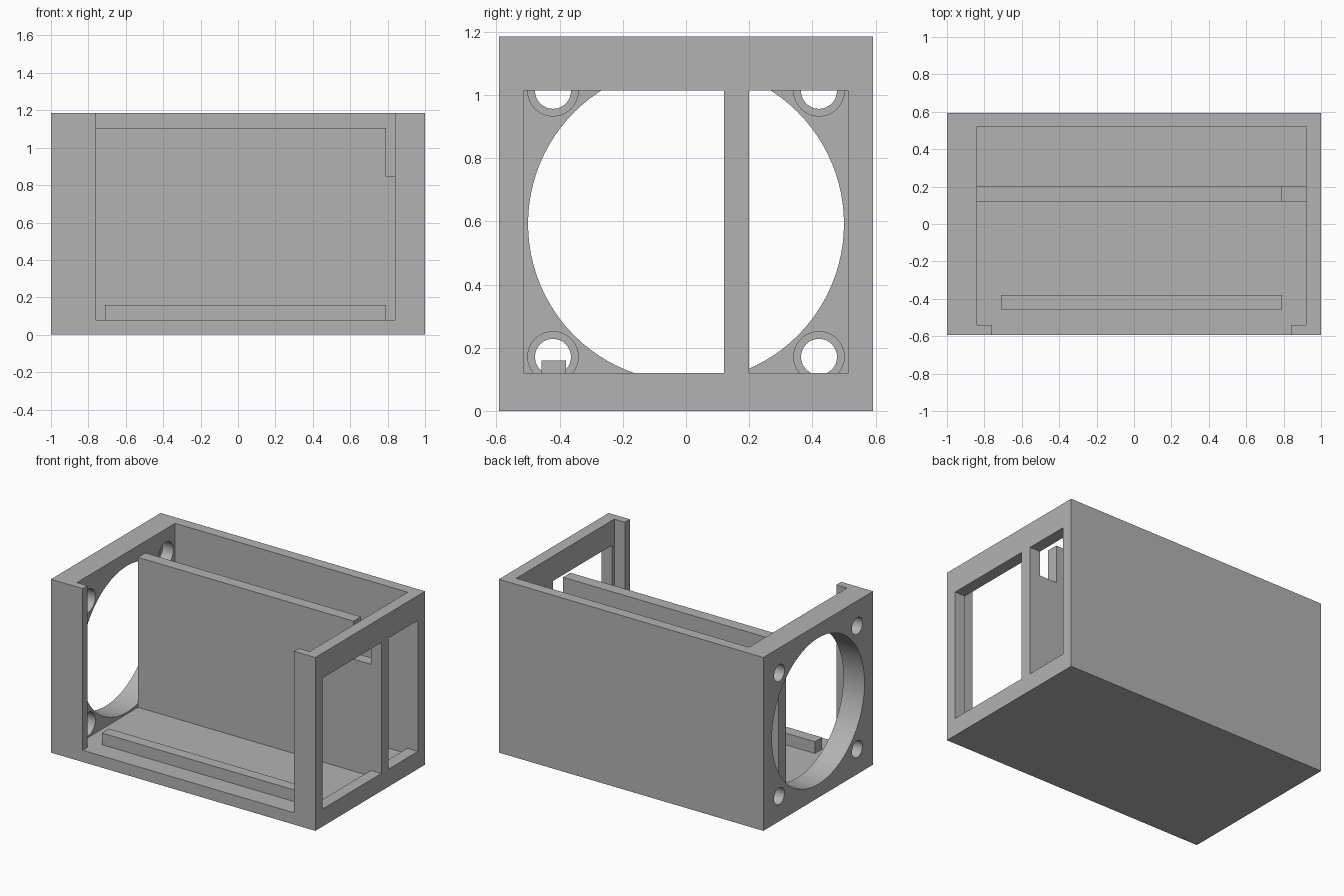
import bpy, bmesh, math

if "Cube" in bpy.data.objects:
    bpy.data.objects.remove(bpy.data.objects["Cube"])

grey = bpy.data.materials.new("plain grey")
grey.diffuse_color = (0.45, 0.45, 0.45, 1)
grey.use_nodes = True
grey.node_tree.nodes["Principled BSDF"].inputs["Base Color"].default_value = grey.diffuse_color

H = 1.185            # overall height
D = 0.5925           # half depth
MID = H / 2          # height of the fan axis


def box(name, x0, x1, y0, y1, z0, z1):
    bpy.ops.mesh.primitive_cube_add(
        size=1, location=((x0 + x1) / 2, (y0 + y1) / 2, (z0 + z1) / 2))
    o = bpy.context.object
    o.name = name
    o.scale = (x1 - x0, y1 - y0, z1 - z0)
    bpy.ops.object.transform_apply(location=True, rotation=False, scale=True)
    o.data.materials.append(grey)
    return o


def bore(name, x0, x1, y, z, r, sides):
    bpy.ops.mesh.primitive_cylinder_add(
        vertices=sides, radius=r, depth=x1 - x0,
        location=((x0 + x1) / 2, y, z), rotation=(0, math.pi / 2, 0))
    o = bpy.context.object
    o.name = name
    bpy.ops.object.transform_apply(location=True, rotation=True, scale=True)
    o.data.materials.append(grey)
    return o


def cut(target, cutter):
    m = target.modifiers.new("cut", 'BOOLEAN')
    m.operation = 'DIFFERENCE'
    m.solver = 'EXACT'
    m.object = cutter
    bpy.context.view_layer.objects.active = target
    bpy.ops.object.modifier_apply(modifier=m.name)
    bpy.data.objects.remove(cutter, do_unlink=True)


# Case: a block hollowed out, open at the top and front, lips kept at the front
case = box("case", -1, 1, -D, D, 0, H)
cut(case, box("cavity", -0.84, 0.92, -0.54, 0.52, 0.08, 1.5))
cut(case, box("front_opening", -0.76, 0.84, -0.8, -0.45, 0.08, 1.5))

# Two windows in the right wall, leaving a narrow post between them
cut(case, box("wide_window", 0.88, 1.2, -0.515, 0.12, 0.12, 1.015))
cut(case, box("narrow_window", 0.88, 1.2, 0.20, 0.515, 0.12, 1.015))

# Fan opening and counterbored screw holes in the left wall
cut(case, bore("fan_hole", -1.2, -0.8, 0, MID, 0.5, 96))
for sy in (-1, 1):
    for sz in (-1, 1):
        y, z = sy * 0.421, MID + sz * 0.421
        cut(case, bore("screw_hole", -1.2, -0.88, y, z, 0.057, 32))
        cut(case, bore("counterbore", -0.92, -0.8, y, z, 0.08, 32))

# Partition: upright sheet with a notch at its upper right corner
outline = [(-0.84, 0.08), (0.92, 0.08), (0.92, 0.845),
           (0.79, 0.845), (0.79, 1.105), (-0.84, 1.105)]
bm = bmesh.new()
face = bm.faces.new([bm.verts.new((x, 0.12, z)) for x, z in outline])
ext = bmesh.ops.extrude_face_region(bm, geom=[face])
bmesh.ops.translate(bm, vec=(0, 0.08, 0),
                    verts=[v for v in ext["geom"] if isinstance(v, bmesh.types.BMVert)])
bmesh.ops.recalc_face_normals(bm, faces=bm.faces[:])
mesh = bpy.data.meshes.new("partition")
bm.to_mesh(mesh)
bm.free()
mesh.materials.append(grey)
partition = bpy.data.objects.new("partition", mesh)
bpy.context.collection.objects.link(partition)

# Low rail on the floor
box("floor_rail", -0.71, 0.79, -0.457, -0.38, 0.08, 0.16)

# Smooth bores, sharp edges
bpy.ops.object.select_all(action='DESELECT')
case.select_set(True)
bpy.context.view_layer.objects.active = case
bpy.ops.object.shade_smooth_by_angle(angle=math.radians(30))
